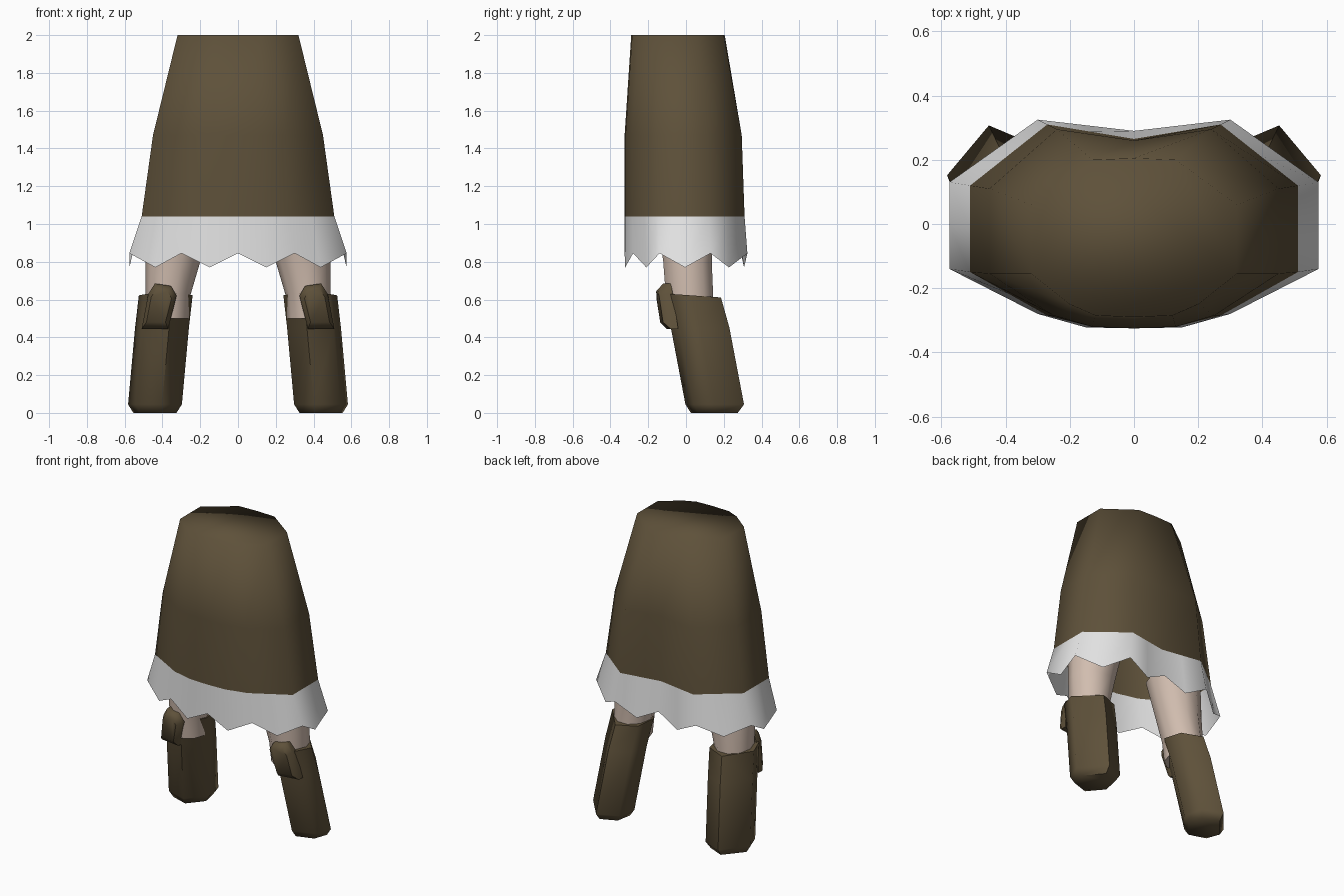
import bpy, bmesh, math

if "Cube" in bpy.data.objects:
    bpy.data.objects.remove(bpy.data.objects["Cube"], do_unlink=True)


def material(name, rgb):
    m = bpy.data.materials.new(name)
    m.use_nodes = True
    m.diffuse_color = (*rgb, 1)
    bsdf = m.node_tree.nodes["Principled BSDF"]
    bsdf.inputs["Base Color"].default_value = (*rgb, 1)
    bsdf.inputs["Roughness"].default_value = 0.8
    return m


BROWN = material("brown cloth", (0.112, 0.082, 0.042))
WHITE = material("white trim", (0.78, 0.78, 0.78))
SKIN = material("skin", (0.64, 0.51, 0.43))


def loft(name, rings, mat, cap_start=False, cap_end=False, angle=180):
    """Bridge equal-length closed rings of points into one surface."""
    bm = bmesh.new()
    loops = [[bm.verts.new(p) for p in ring] for ring in rings]
    n = len(loops[0])
    for a, b in zip(loops, loops[1:]):
        for i in range(n):
            j = (i + 1) % n
            bm.faces.new((a[i], a[j], b[j], b[i]))
    if cap_start:
        bm.faces.new(loops[0][::-1])
    if cap_end:
        bm.faces.new(loops[-1])
    bmesh.ops.recalc_face_normals(bm, faces=bm.faces)
    me = bpy.data.meshes.new(name)
    bm.to_mesh(me)
    bm.free()
    ob = bpy.data.objects.new(name, me)
    bpy.context.collection.objects.link(ob)
    me.materials.append(mat)
    bpy.ops.object.select_all(action="DESELECT")
    ob.select_set(True)
    bpy.context.view_layer.objects.active = ob
    if angle >= 180:
        bpy.ops.object.shade_smooth()
    else:
        bpy.ops.object.shade_smooth_by_angle(angle=math.radians(angle))
    return ob


def full_ring(half, z):
    """Mirror a front-to-back half outline (x >= 0) into a closed ring."""
    pts = half + [(-x, y) for x, y in half[-2:0:-1]]
    return [(x, y, z) for x, y in pts]


# Skirt: closed at the top, open below
hem = [(0, -.325), (.13, -.32), (.27, -.285), (.51, -.15), (.51, .12), (.27, .31), (0, .265)]
hip = [(0, -.325), (.13, -.32), (.25, -.285), (.45, -.155), (.45, .11), (.24, .295), (0, .26)]
waist = [(0, -.29), (.12, -.285), (.2, -.25), (.32, -.155), (.32, .06), (.13, .2), (0, .205)]
loft("skirt", [full_ring(hem, 1.04), full_ring(hip, 1.47), full_ring(waist, 2.0)],
     BROWN, cap_end=True)


# Flared trim: pointed tips halfway between the outline corners
def with_midpoints(pts):
    out = [pts[0]]
    for a, b in zip(pts, pts[1:]):
        out += [((a[0] + b[0]) / 2, (a[1] + b[1]) / 2), b]
    return out


trim_top = with_midpoints([(0, -.325), (.27, -.285), (.51, -.15), (.51, .12), (.27, .31), (0, .265)])
trim_low = with_midpoints([(0, -.325), (.30, -.28), (.575, -.14), (.575, .13), (.30, .325), (0, .29)])
trim_top[1] = (.13, -.32)
trim_low[1] = (.15, -.322)
lower = [(x, y, .77 if i % 2 else .845)
         for i, (x, y, _) in enumerate(full_ring(trim_low, 0))]
loft("skirt_trim", [lower, full_ring(trim_top, 1.04)], WHITE)

# Outlines shared by both legs
BOOT = [(.14, 0), (.01, .155), (-.12, .10), (-.145, -.03), (-.04, -.155), (.10, -.11)]
BOOT_RINGS = [(.442, .15, 0, .80), (.442, .152, .045, 1), (.405, .075, .45, 1), (.385, .03, .622, 1)]
LEG_RINGS = [(.375, .02, .50, .115, .12), (.37, .018, .63, .12, .132),
             (.345, .008, .80, .145, .135), (.31, 0, 1.03, .17, .16)]
FLAP = [(.51, .445), (.37, .445), (.325, .62), (.355, .672), (.44, .685), (.475, .63)]

for side, s in (("left", 1), ("right", -1)):
    # Bare leg
    rings = [[(s * (cx + rx * math.cos(i * math.pi / 5)), cy + ry * math.sin(i * math.pi / 5), z)
              for i in range(10)] for cx, cy, z, rx, ry in LEG_RINGS]
    loft(side + "_leg", rings, SKIN, True, True, 60)

    # Boot with narrowed sole and slightly sloping rim
    rings = [[(s * (cx + k * x), cy + k * y, z - (.07 * y if z > .6 else 0))
              for x, y in BOOT] for cx, cy, z, k in BOOT_RINGS]
    loft(side + "_boot", rings, BROWN, True, True, 62)

    # Domed flap at the front of the boot, turned a little outward
    rings = []
    for k, depth in ((1, .06), (1, .02), (.72, -.012)):
        ring = []
        for x, z in FLAP:
            px, pz = .42 + k * (x - .42), .57 + k * (z - .57)
            ring.append((s * px, -.13 + depth + .15 * (px - .42) - .12 * (pz - .57), pz))
        rings.append(ring)
    loft(side + "_boot_flap", rings, BROWN, True, True, 50)
